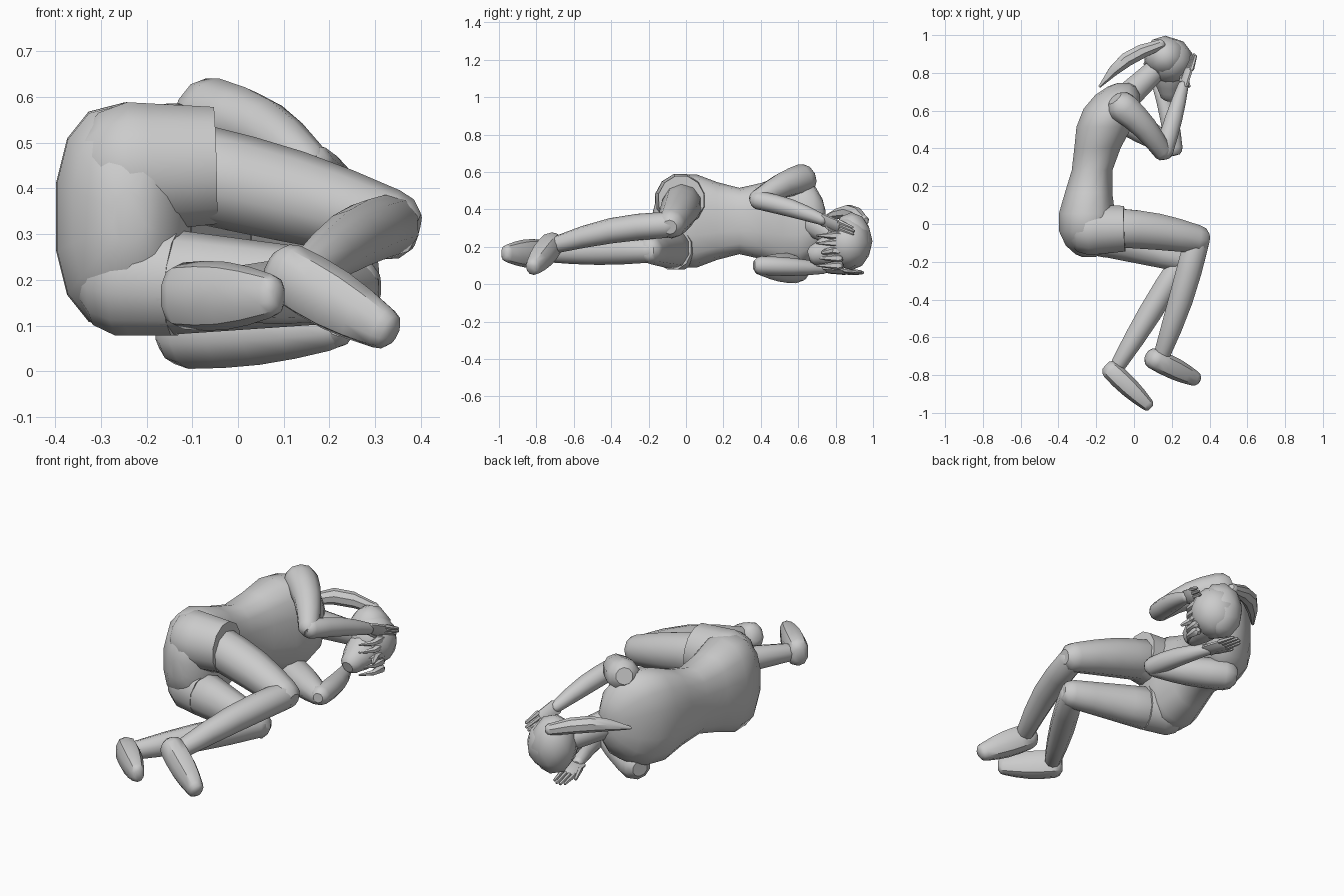
import bpy, bmesh, math
from mathutils import Vector

cube = bpy.data.objects.get("Cube")
if cube:
    bpy.data.objects.remove(cube, do_unlink=True)

grey = bpy.data.materials.new("plain grey")
grey.use_nodes = True
grey.diffuse_color = (0.6, 0.6, 0.6, 1)
grey.node_tree.nodes["Principled BSDF"].inputs["Base Color"].default_value = grey.diffuse_color
parts = []


def finish(name, bm):
    bmesh.ops.recalc_face_normals(bm, faces=bm.faces)
    mesh = bpy.data.meshes.new(name)
    bm.to_mesh(mesh)
    bm.free()
    mesh.materials.append(grey)
    ob = bpy.data.objects.new(name, mesh)
    bpy.context.collection.objects.link(ob)
    parts.append(ob)


def loft(name, rings, along, across, sides, boxy=1.0):
    """Closed skin through rings of (centre, side radius, height radius)."""
    def rounded(v):
        return math.copysign(abs(v) ** boxy, v)

    side = across.cross(along).normalized()
    up = along.cross(side).normalized()
    bm = bmesh.new()
    loops = []
    for centre, wide, tall in rings:
        angles = [math.tau * (k + 0.5) / sides for k in range(sides)]
        loops.append([bm.verts.new(centre + side * wide * rounded(math.cos(a))
                                   + up * tall * rounded(math.sin(a))) for a in angles])
    for low, high in zip(loops, loops[1:]):
        for k in range(sides):
            n = (k + 1) % sides
            bm.faces.new((low[k], low[n], high[n], high[k]))
    bm.faces.new(loops[0])
    bm.faces.new(loops[-1])
    finish(name, bm)


def limb(name, start, end, thick, thin, bulge=0.0, tall=1.0, bow=(0, 0, 0),
         across=(0, 0, 1), sides=10, steps=4, open_hem=False, boxy=1.0):
    """Tapered, swelling tube between two joints, with rounded ends."""
    start, end, bow = Vector(start), Vector(end), Vector(bow)
    along = (end - start).normalized()
    cap = [(0.75, 0.5), (0.45, 0.85)]
    rings = [(start - along * thick * d, thick * r, thick * r * tall) for d, r in cap]
    for i in range(steps + 1):
        t = i / steps
        swell = math.sin(math.pi * t)
        radius = thick + (thin - thick) * t + bulge * swell
        rings.append((start.lerp(end, t) + bow * swell, radius, radius * tall))
    if not open_hem:
        rings += [(end + along * thin * d, thin * r, thin * r * tall) for d, r in cap[::-1]]
    loft(name, rings, along, Vector(across), sides, boxy)


def ball(name, centre, radii):
    bm = bmesh.new()
    bmesh.ops.create_icosphere(bm, subdivisions=2, radius=1)
    for v in bm.verts:
        v.co = Vector(c + x * r for c, x, r in zip(centre, v.co, radii))
    finish(name, bm)


def hand(name, wrist, tip, spread):
    """Flat palm with four fingers and a thumb."""
    wrist, tip, spread = Vector(wrist), Vector(tip), Vector(spread)
    reach = tip - wrist
    knuckle = wrist + reach / 2
    limb(name + "_palm", wrist, knuckle, 0.016, 0.015, tall=2.5, across=spread, sides=8, steps=2)
    for i in range(4):
        offset = spread * (i - 1.5)
        finger_end = tip + offset * 0.9 - reach * abs(i - 1.5) / 15
        limb(f"{name}_finger_{i + 1}", knuckle + offset, finger_end, 0.013, 0.008,
             across=spread, sides=6, steps=2)
    base = wrist + reach * 0.2 - spread * 1.5
    limb(name + "_thumb", base, base + reach * 0.4 - spread, 0.014, 0.009,
         across=spread, sides=6, steps=2)


# Torso and hips lying on one side, pinched at the waist and curling forward
def torso_ring(u):
    y = 0.285 + 0.465 * u
    waist = math.cos(math.tau * y / 0.58)
    taper = math.sqrt(1 - u ** 8)
    centre = Vector((0.35 * y * y - 0.25, y, 0.338))
    return centre, (0.133 + 0.023 * waist) * taper, (0.217 + 0.04 * waist) * taper


torso = [torso_ring(0.99 * math.sin(math.pi * (i / 12 - 0.5))) for i in range(13)]
loft("torso", torso, Vector((0, 1, 0)), Vector((0, 0, 1)), sides=14, boxy=0.8)
limb("neck", (-.04, .67, .33), (.13, .83, .24), .075, .06)

# Head, face and hair
ball("head", (.185, .865, .22), (.13, .125, .14))
limb("jaw", (.19, .84, .2), (.19, .7, .16), .095, .06, bulge=.01)
limb("nose", (.27, .78, .18), (.29, .73, .17), .02, .01, sides=6, steps=2)
ball("hair_cap", (.165, .885, .23), (.115, .112, .155))
for i in range(5):
    z = 0.1 + i * 0.04
    limb(f"hair_lock_{i + 1}", (.27, .82, z), (.23, .7, z), .025, .005, bow=(.02, 0, 0),
         sides=6, steps=2)
limb("ponytail", (.14, .95, .34), (-.18, .73, .35), .03, .008, bulge=.022, bow=(-.02, .03, .04),
     sides=8)

# Arms: one folds over the head, the other lies underneath
limb("right_upper_arm", (-.06, .62, .56), (.15, .385, .455), .085, .052, bow=(.01, .01, .02))
limb("right_forearm", (.16, .385, .45), (.26, .73, .345), .05, .03, bulge=.008, bow=(0, 0, .01))
hand("right_hand", (.26, .73, .345), (.315, .9, .275), (.012, .004, .016))
limb("left_upper_arm", (-.11, .59, .085), (.2, .405, .095), .08, .05, bulge=.011)
limb("left_forearm", (.21, .4, .1), (.125, .735, .085), .05, .03, bulge=.008, bow=(.015, 0, 0))
hand("left_hand", (.125, .73, .08), (.095, .95, .06), (.019, .005, .004))

# Shorts legs, cut square at the hems and standing proud of the thighs
limb("right_shorts_leg", (-.24, -.03, .445), (-.05, -.025, .45), .14, .125, tall=1.06,
     sides=12, open_hem=True)
limb("left_shorts_leg", (-.25, -.04, .205), (-.13, -.075, .195), .12, .11, tall=1.1,
     sides=12, open_hem=True)

# Legs, bent at hip and knee
limb("right_thigh", (-.1, -.02, .435), (.335, -.08, .32), .108, .078, bulge=.008, bow=(0, .01, .005))
limb("right_shin", (.33, -.1, .318), (.145, -.7, .21), .07, .045, bulge=.01, bow=(.01, 0, .022))
limb("left_thigh", (-.15, -.075, .195), (.255, -.19, .182), .105, .068, tall=1.1)
limb("left_shin", (.25, -.2, .182), (-.08, -.74, .165), .062, .044, bulge=.012, tall=1.08)

# Shoes
limb("right_shoe", (.11, -.715, .215), (.315, -.815, .095), .058, .042, bulge=.01, tall=1.15,
     boxy=.85)
limb("left_shoe", (-.12, -.775, .165), (.07, -.955, .165), .054, .036, bulge=.01, tall=1.35,
     boxy=.85)

# Smooth shading with crisp folds
bpy.ops.object.select_all(action='DESELECT')
for ob in parts:
    ob.select_set(True)
bpy.context.view_layer.objects.active = parts[0]
bpy.ops.object.shade_smooth_by_angle(angle=math.radians(40))
